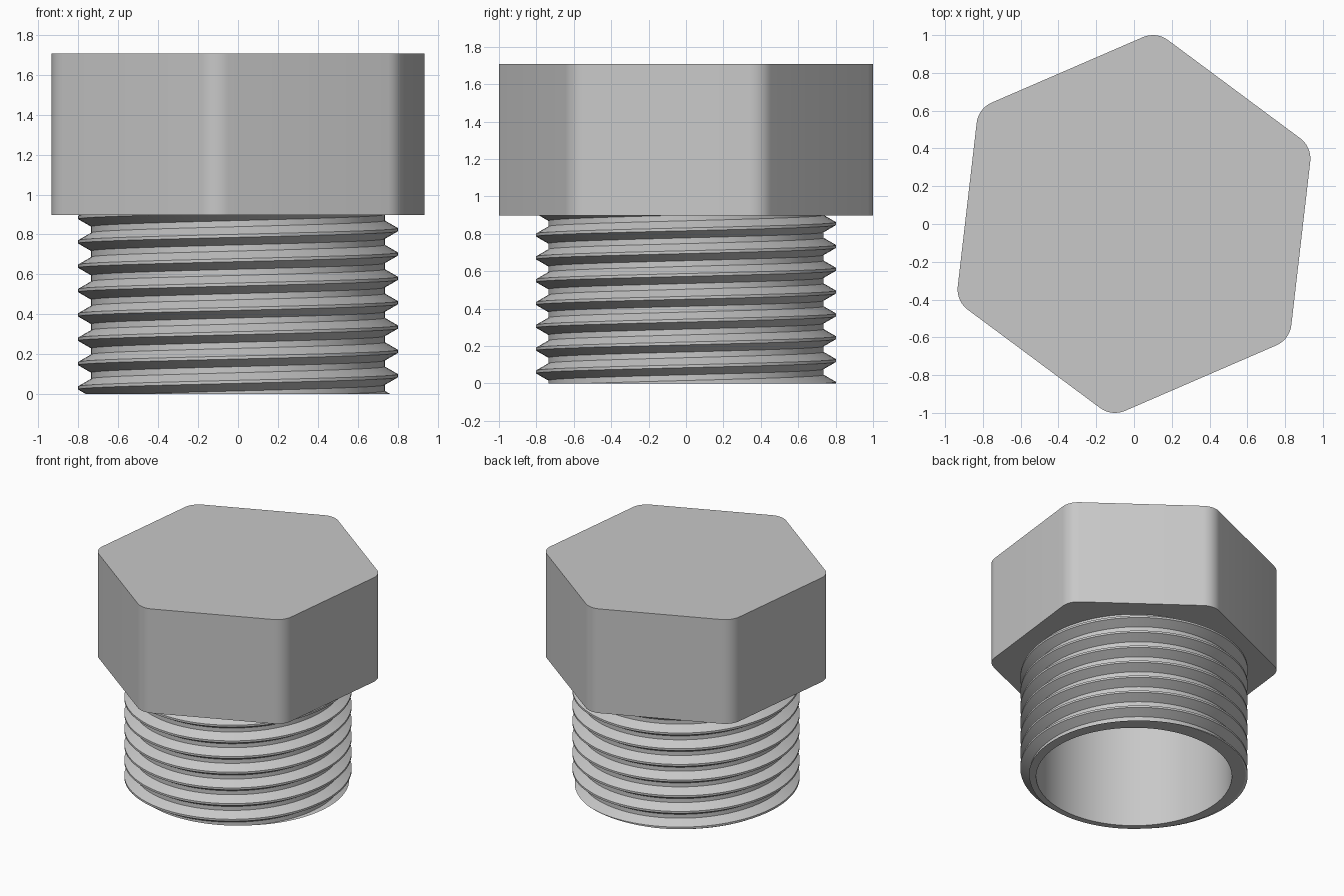
import bpy
import bmesh
from math import sin, cos, pi, radians, tau

cube = bpy.data.objects.get("Cube")
if cube:
    bpy.data.objects.remove(cube, do_unlink=True)

SEGS = 96
HEAD_Z, TOP_Z, BORE_TOP = 0.897, 1.708, 1.3
BORE_R = 0.69
CREST_R, ROOT_R, PITCH, CREST_Z = 0.802, 0.736, 0.122, 0.092

grey = bpy.data.materials.new("plain grey")
grey.use_nodes = True
grey.diffuse_color = (0.58, 0.58, 0.58, 1)
grey.node_tree.nodes["Principled BSDF"].inputs["Base Color"].default_value = grey.diffuse_color


def finish(bm, name):
    bmesh.ops.recalc_face_normals(bm, faces=bm.faces[:])
    mesh = bpy.data.meshes.new(name)
    bm.to_mesh(mesh)
    bm.free()
    mesh.materials.append(grey)
    obj = bpy.data.objects.new(name, mesh)
    bpy.context.collection.objects.link(obj)
    bpy.ops.object.select_all(action='DESELECT')
    obj.select_set(True)
    bpy.context.view_layer.objects.active = obj
    bpy.ops.object.shade_smooth_by_angle(angle=radians(30))


def ring(bm, points, z):
    return [bm.verts.new((x, y, z)) for x, y in points]


def wall(bm, low, high):
    n = len(low)
    for i in range(n):
        j = (i + 1) % n
        bm.faces.new((low[i], low[j], high[j], high[i]))


# Hexagonal head: rounded outline, flat top, underside pierced by the blind bore
apothem, fillet, turn, steps = 0.889, 0.134, radians(23.4), 8
reach = (apothem - fillet) / cos(pi / 6)
outline = []
for k in range(6):
    corner = turn + k * pi / 3
    for s in range(steps + 1):
        a = corner - pi / 6 + s / steps * pi / 3
        outline.append((reach * cos(corner) + fillet * cos(a),
                        reach * sin(corner) + fillet * sin(a)))
circle = [(BORE_R * cos(i * tau / SEGS), BORE_R * sin(i * tau / SEGS)) for i in range(SEGS)]

bm = bmesh.new()
outer_low, outer_high = ring(bm, outline, HEAD_Z), ring(bm, outline, TOP_Z)
bore_low, bore_high = ring(bm, circle, HEAD_Z), ring(bm, circle, BORE_TOP)
wall(bm, outer_low, outer_high)
wall(bm, bore_low, bore_high)
bm.faces.new(outer_high)
bm.faces.new(bore_high)
rims = [e for e in bm.edges if all(abs(v.co.z - HEAD_Z) < 1e-5 for v in e.verts)]
bmesh.ops.triangle_fill(bm, edges=rims, use_beauty=True, use_dissolve=False)
finish(bm, "hex_head")

# Threaded shank: sweep one pitch of the thread profile along a helix
crest, flank = PITCH / 8, PITCH * 5 / 16
profile = [(CREST_R, -crest / 2), (CREST_R, crest / 2),
           (ROOT_R, crest / 2 + flank), (ROOT_R, PITCH - crest / 2 - flank),
           (CREST_R, PITCH - crest / 2)]
bm = bmesh.new()
previous = None
for i in range(-2 * SEGS, 8 * SEGS + 1):
    a = i * tau / SEGS
    row = [bm.verts.new((r * cos(a), r * sin(a), CREST_Z + PITCH * i / SEGS + dz))
           for r, dz in profile]
    if previous:
        for p in range(len(profile) - 1):
            bm.faces.new((previous[p], row[p], row[p + 1], previous[p + 1]))
    previous = row
bmesh.ops.remove_doubles(bm, verts=bm.verts[:], dist=1e-4)

# Trim the thread flat at both ends
for z, up in ((0, -1), (HEAD_Z, 1)):
    bmesh.ops.bisect_plane(bm, geom=bm.verts[:] + bm.edges[:] + bm.faces[:], dist=1e-5,
                           plane_co=(0, 0, z), plane_no=(0, 0, up), clear_outer=True)

# Bottom rim and bore wall, extruded from the trimmed lower edge
edges = [e for e in bm.edges if e.is_boundary and all(abs(v.co.z) < 1e-4 for v in e.verts)]
for z in (0, HEAD_Z):
    geom = bmesh.ops.extrude_edge_only(bm, edges=edges)["geom"]
    edges = [g for g in geom if isinstance(g, bmesh.types.BMEdge)]
    for v in (g for g in geom if isinstance(g, bmesh.types.BMVert)):
        scale = BORE_R / v.co.xy.length
        v.co = (v.co.x * scale, v.co.y * scale, z)
finish(bm, "threaded_shank")
